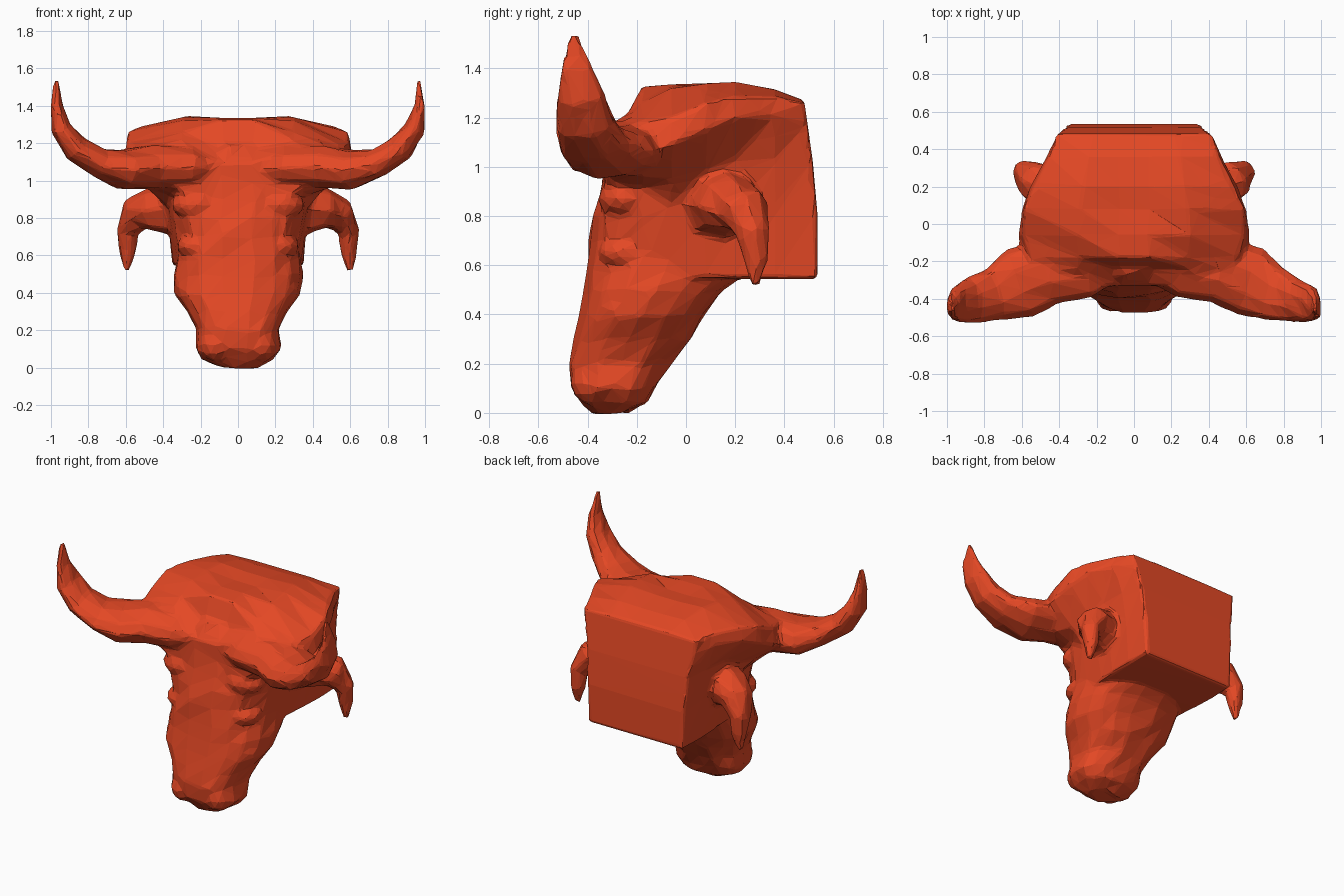
import bpy, bmesh, math, random
from mathutils import Vector, Matrix

random.seed(4)
bm = bmesh.new()


def loft(rings, rough=0.0):
    """Closed skin through a list of equal-length point rings."""
    vs = [[bm.verts.new(Vector(p) + Vector([random.uniform(-rough, rough) for _ in range(3)]))
           for p in r] for r in rings]
    n = len(vs[0])
    faces = [bm.faces.new((a[i], a[(i + 1) % n], b[(i + 1) % n], b[i]))
             for a, b in zip(vs, vs[1:]) for i in range(n)]
    faces += [bm.faces.new(vs[0][::-1]), bm.faces.new(vs[-1])]
    bmesh.ops.recalc_face_normals(bm, faces=faces)


def spow(v, e):
    return math.copysign(abs(v) ** e, v)


def tube(stations, side, n=10, rough=0.0):
    """Tapered limb: stations are (x, y, z, radius along y, radius across)."""
    pts = [Vector((s[0] * side, s[1], s[2])) for s in stations]
    rings = []
    for i, s in enumerate(stations):
        t = (pts[min(i + 1, len(pts) - 1)] - pts[max(i - 1, 0)]).normalized()
        u = (Vector((0, 1, 0)) - t * t.y).normalized()
        v = t.cross(u)
        rings.append([pts[i] + u * s[3] * math.cos(k * math.tau / n)
                      + v * s[4] * math.sin(k * math.tau / n) for k in range(n)])
    loft(rings, rough)


def blob(loc, size):
    bmesh.ops.create_icosphere(bm, subdivisions=2, radius=1,
                               matrix=Matrix.Translation(loc) @ Matrix.Diagonal((*size, 1)))


# Neck and crown: half profiles (x, z) at each depth, mirrored across x
neck = [
    (-0.33, [(.24, .68), (.29, .93), (.35, .97), (.42, 1.05), (.38, 1.16), (.22, 1.14), (.07, 1.09)]),
    (-0.24, [(.28, .62), (.33, .92), (.44, .96), (.55, 1.04), (.50, 1.18), (.30, 1.215), (.08, 1.17)]),
    (-0.18, [(.31, .57), (.36, .92), (.49, .96), (.60, 1.05), (.56, 1.18), (.29, 1.26), (.08, 1.325)]),
    (-0.06, [(.32, .555), (.37, .85), (.46, .95), (.62, 1.09), (.595, 1.20), (.30, 1.32), (.08, 1.335)]),
    (0.08, [(.335, .55), (.38, .85), (.435, .98), (.60, 1.15), (.59, 1.26), (.29, 1.34), (.08, 1.325)]),
    (0.20, [(.345, .545), (.38, .85), (.42, 1.03), (.555, 1.20), (.535, 1.285), (.27, 1.345), (.08, 1.335)]),
    (0.36, [(.35, .543), (.37, .82), (.40, 1.03), (.47, 1.21), (.455, 1.285), (.24, 1.315), (.08, 1.31)]),
    (0.535, [(.345, .543), (.355, .80), (.37, 1.02), (.40, 1.18), (.415, 1.26), (.22, 1.27), (.08, 1.27)]),
]
rings = []
for y, half in neck:
    back = lambda z: y - max(0, z - .88) * .14 * (y > .5)
    rings.append([(x, back(z), z) for x, z in half] + [(-x, back(z), z) for x, z in half[::-1]])
loft(rings)

# Face and jaw: (z, front y, back y, half width)
face = [
    (0.00, -.37, -.24, .11), (0.04, -.42, -.165, .19), (0.10, -.465, -.125, .23),
    (0.20, -.485, -.065, .22), (0.30, -.463, 0.01, .27), (0.39, -.44, .07, .335),
    (0.49, -.415, .145, .345), (0.58, -.405, .26, .335), (0.70, -.40, .28, .325),
    (0.80, -.375, .28, .36), (0.89, -.345, .25, .375), (1.00, -.335, .20, .35),
    (1.12, -.315, .15, .25), (1.19, -.26, .10, .15),
]
n = 18
rings = []
for z, f, b, w in face:
    ring = []
    for k in range(n):
        a = k * math.tau / n
        ring.append((w * spow(math.cos(a), .8),
                     (f + b) / 2 + (b - f) / 2 * spow(math.sin(a), .82), z))
    rings.append(ring)
loft(rings, .01)

for s in (-1, 1):
    # Horn
    tube([(.10, -.20, 1.06, .10, .07), (.25, -.23, 1.07, .165, .11), (.45, -.25, 1.07, .18, .12),
          (.62, -.31, 1.06, .195, .107), (.75, -.375, 1.095, .15, .082),
          (.87, -.41, 1.175, .122, .075), (.945, -.43, 1.28, .098, .058),
          (.972, -.45, 1.40, .06, .032), (.97, -.455, 1.54, .012, .010)], s, 10, .009)
    # Ear
    tube([(.33, .14, .85, .145, .155), (.45, .18, .85, .135, .12),
          (.54, .235, .825, .105, .097), (.592, .275, .73, .07, .06),
          (.593, .285, .62, .05, .05), (.60, .28, .51, .014, .014)], s, 8, .007)
    # Brow, eye, cheek and nostril lumps, mostly sunk into the face
    blob((.22 * s, -.25, .87), (.14, .11, .08))
    blob((.22 * s, -.24, .65), (.11, .12, .07))
    blob((.22 * s, -.25, .42), (.11, .11, .08))
    blob((.12 * s, -.38, .12), (.09, .09, .09))

# Fuse everything into one faceted skin
mesh = bpy.data.meshes.new("bull_head")
bm.to_mesh(mesh)
bm.free()
head = bpy.data.objects.new("bull_head", mesh)
bpy.context.collection.objects.link(head)

fuse = head.modifiers.new("fuse", 'REMESH')
fuse.mode = 'VOXEL'
fuse.voxel_size = 0.015
fuse.use_smooth_shade = False
blend = head.modifiers.new("blend", 'SMOOTH')
blend.factor = 0.5
blend.iterations = 4
facets = head.modifiers.new("facets", 'DECIMATE')
facets.ratio = 0.045

paint = bpy.data.materials.new("red_clay")
paint.diffuse_color = (0.78, 0.065, 0.018, 1)
mesh.materials.append(paint)
